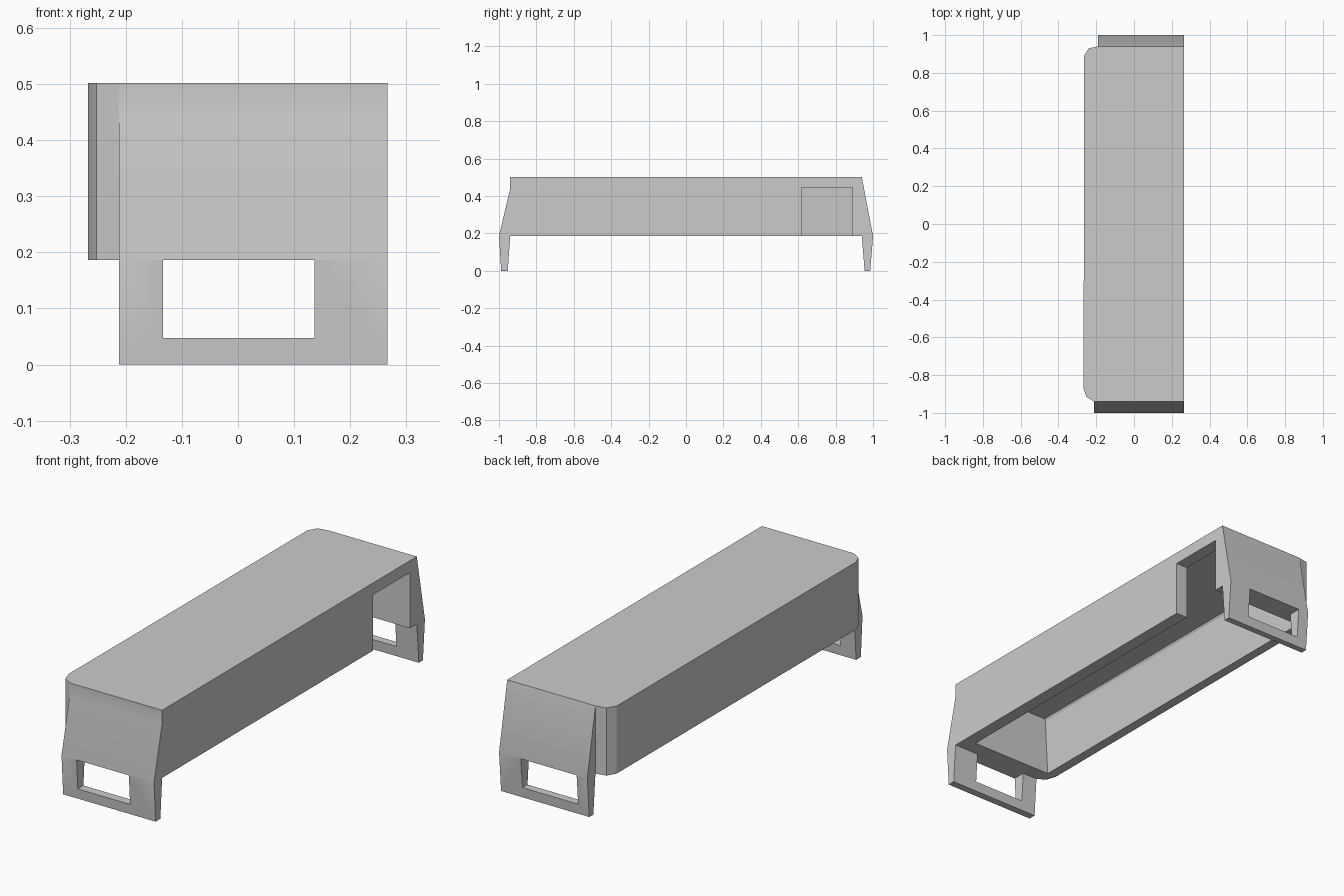
import bpy
import bmesh
import math

cube = bpy.data.objects.get("Cube")
if cube:
    bpy.data.objects.remove(cube, do_unlink=True)

SIDE = 0.266       # half width
BASE, TOP = 0.186, 0.502

GREY = (0.6, 0.6, 0.6, 1)
grey = bpy.data.materials.new("plain grey")
grey.use_nodes = True
grey.diffuse_color = GREY
grey.node_tree.nodes["Principled BSDF"].inputs["Base Color"].default_value = GREY


def prism(name, points, offset):
    """Extrude a closed outline by an offset vector."""
    bm = bmesh.new()
    face = bm.faces.new([bm.verts.new(p) for p in points])
    new = bmesh.ops.extrude_face_region(bm, geom=[face])["geom"]
    bmesh.ops.translate(bm, vec=offset, verts=[v for v in new if isinstance(v, bmesh.types.BMVert)])
    bmesh.ops.recalc_face_normals(bm, faces=bm.faces)
    mesh = bpy.data.meshes.new(name)
    bm.to_mesh(mesh)
    bm.free()
    mesh.materials.append(grey)
    obj = bpy.data.objects.new(name, mesh)
    bpy.context.collection.objects.link(obj)
    return obj


def block(name, x, y, z):
    outline = [(x[0], y[0], z[0]), (x[1], y[0], z[0]), (x[1], y[1], z[0]), (x[0], y[1], z[0])]
    return prism(name, outline, (0, 0, z[1] - z[0]))


def combine(target, tool, operation):
    """Apply a boolean and remove the tool."""
    tool.hide_render = True
    bpy.context.view_layer.objects.active = target
    mod = target.modifiers.new(operation.lower(), "BOOLEAN")
    mod.operation, mod.solver, mod.object = operation, "EXACT", tool
    bpy.ops.object.modifier_apply(modifier=mod.name)
    bpy.data.objects.remove(tool, do_unlink=True)


# Long cover with two faceted corners on one side
plan = [(SIDE, -0.94), (SIDE, 0.94), (-0.19, 0.94), (-0.24, 0.93), (-0.264, 0.89),
        (-0.267, -0.87), (-0.252, -0.915), (-0.212, -0.94)]
cover = prism("cover", [(x, y, BASE) for x, y in plan], (0, 0, TOP - BASE))

# Flared end panels that run down into legs
front = [(-0.9, TOP), (-0.94, TOP), (-0.94, 0.44), (-1, BASE),
         (-0.988, 0), (-0.953, 0), (-0.94, BASE), (-0.9, BASE)]
back = [(0.9, TOP), (0.94, TOP), (1, BASE), (0.985, 0), (0.955, 0), (0.94, BASE), (0.9, BASE)]
for name, profile, edge in (("front_panel", front, -0.212), ("back_panel", back, -0.19)):
    panel = prism(name, [(edge, y, z) for y, z in profile], (SIDE - edge, 0, 0))
    combine(cover, panel, "UNION")

# Hollow underside with one leaning wall and a small bevel under the roof
section = [(0.206, 0.1), (0.206, 0.465), (-0.2, 0.465), (-0.206, 0.455), (-0.22, BASE), (-0.22, 0.1)]
cavity = prism("cavity", [(x, -0.87, z) for x, z in section], (0, 1.76, 0))
combine(cover, cavity, "DIFFERENCE")

# Side notch and the windows in both legs
cuts = [("side_notch", (0.1, 0.3), (0.618, 0.89), (0.1, 0.446)),
        ("front_window", (-0.134, 0.136), (-1.1, -0.93), (0.047, BASE)),
        ("back_window", (-0.135, 0.153), (0.93, 1.1), (0.047, BASE))]
for name, x, y, z in cuts:
    combine(cover, block(name, x, y, z), "DIFFERENCE")

# Tidy flat faces and smooth only the gentle bends of the panels
bm = bmesh.new()
bm.from_mesh(cover.data)
bmesh.ops.remove_doubles(bm, verts=bm.verts, dist=0.0005)
bmesh.ops.dissolve_limit(bm, angle_limit=math.radians(1), verts=bm.verts, edges=bm.edges)
bm.to_mesh(cover.data)
bm.free()
bpy.ops.object.select_all(action="DESELECT")
cover.select_set(True)
bpy.context.view_layer.objects.active = cover
bpy.ops.object.shade_smooth_by_angle(angle=math.radians(20))
